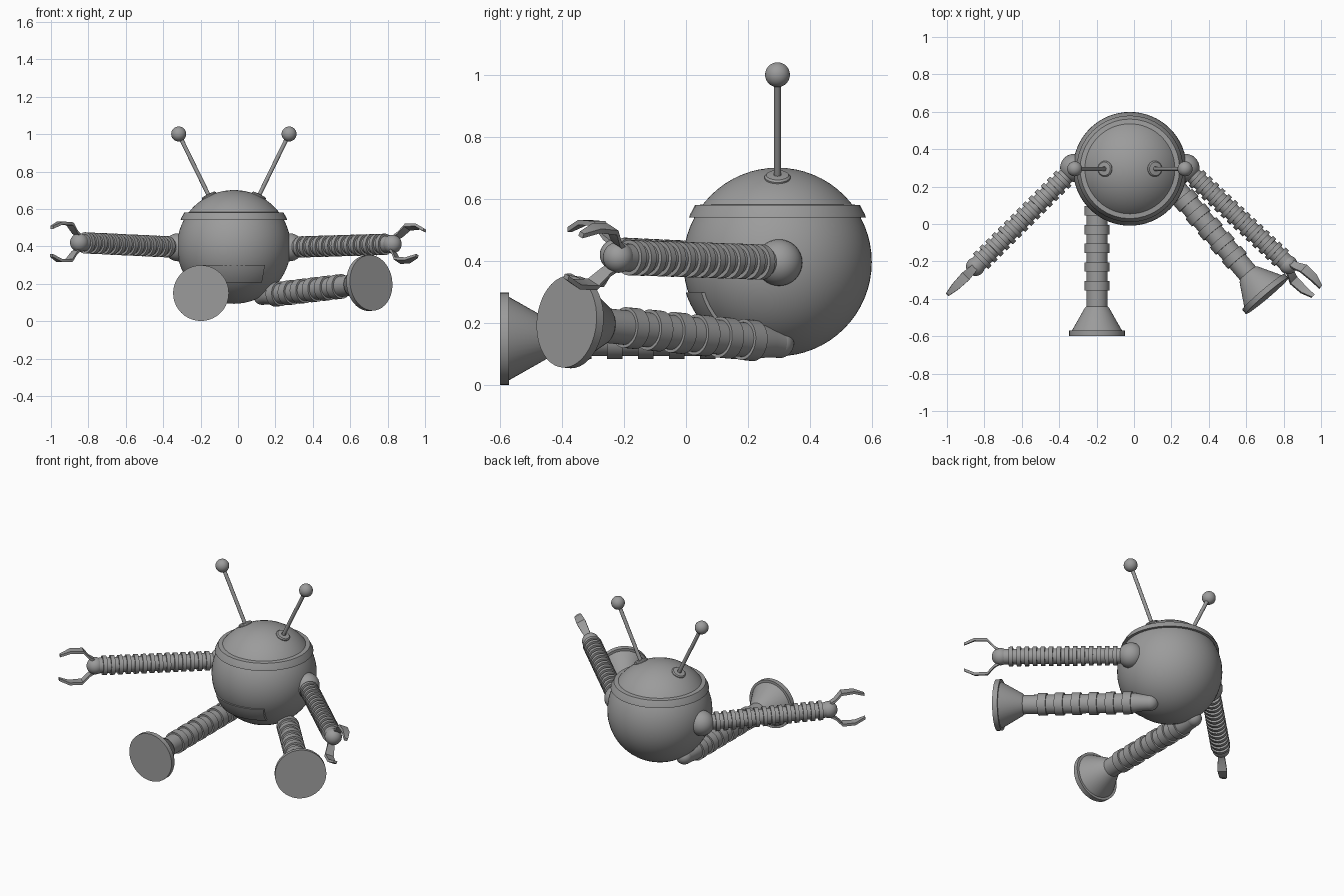
import bpy, bmesh, math
from mathutils import Vector, Matrix

if "Cube" in bpy.data.objects:
    bpy.data.objects.remove(bpy.data.objects["Cube"], do_unlink=True)

GREY = (0.33, 0.33, 0.33, 1.0)
metal = bpy.data.materials.new("grey_metal")
metal.use_nodes = True
metal.diffuse_color = GREY
metal.node_tree.nodes["Principled BSDF"].inputs["Base Color"].default_value = GREY

CENTRE = Vector((-0.022, 0.295, 0.397))
BODY_R = 0.304


def finish(name, bm, matrix=Matrix()):
    """Turn a bmesh into a shaded, coloured object."""
    bmesh.ops.recalc_face_normals(bm, faces=bm.faces)
    mesh = bpy.data.meshes.new(name)
    bm.to_mesh(mesh)
    bm.free()
    mesh.materials.append(metal)
    obj = bpy.data.objects.new(name, mesh)
    bpy.context.collection.objects.link(obj)
    obj.matrix_world = matrix
    bpy.ops.object.select_all(action='DESELECT')
    obj.select_set(True)
    bpy.context.view_layer.objects.active = obj
    bpy.ops.object.shade_smooth_by_angle(angle=math.radians(30))
    return obj


def aim(origin, direction):
    """Matrix that puts local z along a direction."""
    return Matrix.Translation(origin) @ direction.to_track_quat('Z', 'Y').to_matrix().to_4x4()


def lathe(name, profile, origin=Vector(), direction=Vector((0, 0, 1)), steps=32):
    """Revolve (radius, height) points around an axis."""
    bm = bmesh.new()
    verts = [bm.verts.new((r, 0, h)) for r, h in profile]
    edges = [bm.edges.new(pair) for pair in zip(verts, verts[1:])]
    bmesh.ops.spin(bm, geom=verts + edges, axis=(0, 0, 1), cent=(0, 0, 0),
                   angle=math.tau, steps=steps)
    bmesh.ops.remove_doubles(bm, verts=bm.verts, dist=0.0001)
    return finish(name, bm, aim(origin, direction))


def ball(name, centre, radius, segments=32):
    bm = bmesh.new()
    bmesh.ops.create_uvsphere(bm, u_segments=segments, v_segments=segments // 2, radius=radius)
    return finish(name, bm, Matrix.Translation(centre))


def ribs(first, pitch, count, width, inner, outer):
    """Square ribs along a tube, as profile points."""
    points = []
    for i in range(count):
        a, b = first + i * pitch - width / 2, first + i * pitch + width / 2
        points += [(inner, a), (outer, a), (outer, b), (inner, b)]
    return points


# Body with the overhanging cap rim
ball("body", CENTRE, BODY_R, 64)
lathe("cap_rim", [(0.25, 0.54), (0.285, 0.54), (0.282, 0.55), (0.266, 0.58), (0.235, 0.583)],
      Vector((CENTRE.x, CENTRE.y, 0)), steps=40)

# Raised mouth panel that follows the belly
bm = bmesh.new()
cols, rows = 16, 5
grid = []
for j in range(rows + 1):
    z = -0.19 + 0.092 * j / rows
    half = 0.15 + 0.016 * j / rows
    row = []
    for i in range(cols + 1):
        x = half * (2 * i / cols - 1)
        row.append(bm.verts.new((x, -math.sqrt(0.312 ** 2 - x * x - z * z), z)))
    grid.append(row)
for low, high in zip(grid, grid[1:]):
    for i in range(cols):
        bm.faces.new((low[i], low[i + 1], high[i + 1], high[i]))
rim = [e for e in bm.edges if e.is_boundary]
skirt = bmesh.ops.extrude_edge_only(bm, edges=rim)["geom"]
for v in skirt:
    if isinstance(v, bmesh.types.BMVert):
        v.co.y += 0.02
finish("mouth_panel", bm, Matrix.Translation(CENTRE))

# Antennas pointing straight out of the dome
for side, label in ((-1, "right"), (1, "left")):
    out = Vector((side * 0.44, 0, 0.9)).normalized()
    lathe(label + "_antenna_base", [(0.042, -0.02), (0.042, 0.002), (0.036, 0.008), (0.013, 0.01)],
          CENTRE + out * BODY_R, out, 24)
    lathe(label + "_antenna_rod", [(0.011, -0.01), (0.011, 0.36)], CENTRE + out * BODY_R, out, 16)
    ball(label + "_antenna_tip", CENTRE + out * 0.672, 0.04)


def claw_prong(name, matrix, side):
    """Bent tapering blade: (along, offset, half width) stations."""
    stations = [(0.0, 0.035, 0.018), (0.035, 0.055, 0.022), (0.075, 0.098, 0.027),
                (0.15, 0.1, 0.022), (0.21, 0.075, 0.01)]
    bm = bmesh.new()
    rings = []
    for t, s, w in stations:
        rings.append([bm.verts.new((x, side * (s + d), t))
                      for x, d in ((-w, -0.008), (w, -0.008), (w, 0.008), (-w, 0.008))])
    for a, b in zip(rings, rings[1:]):
        for k in range(4):
            bm.faces.new((a[k], a[(k + 1) % 4], b[(k + 1) % 4], b[k]))
    bm.faces.new(rings[0])
    bm.faces.new(rings[-1])
    finish(name, bm, matrix)


def arm(label, shoulder, wrist, twist):
    shoulder, wrist = Vector(shoulder), Vector(wrist)
    along = wrist - shoulder
    length = along.length
    along.normalize()
    ball(label + "_shoulder", shoulder, 0.075)
    profile = [(0.045, 0)] + ribs(0.09, 0.0465, 14, 0.024, 0.045, 0.057) + [(0.045, length)]
    lathe(label + "_arm", profile, shoulder, along)
    ball(label + "_wrist", wrist, 0.05)
    # Frame with z along the arm and y upward, turned by the twist
    across = along.cross(Vector((0, 0, 1))).normalized()
    up = across.cross(along)
    frame = Matrix((across, up, along)).transposed().to_4x4()
    matrix = Matrix.Translation(wrist) @ frame @ Matrix.Rotation(twist, 4, 'Z')
    claw_prong(label + "_upper_claw", matrix, 1)
    claw_prong(label + "_lower_claw", matrix, -1)


arm("right", (-0.32, 0.3, 0.395), (-0.848, -0.228, 0.42), 0)
arm("left", (0.275, 0.3, 0.395), (0.825, -0.218, 0.412), math.radians(25))


def leg(label, hip, sole):
    """Ribbed leg ending in a flared foot."""
    hip, sole = Vector(hip), Vector(sole)
    along = sole - hip
    end = along.length
    profile = [(0.047, 0), (0.05, 0.05), (0.056, 0.085)]
    profile += ribs(0.13, 0.1, 6, 0.05, 0.056, 0.066)
    profile += [(0.056, end - 0.16), (0.066, end - 0.15), (0.134, end - 0.03), (0.149, end - 0.03),
                (0.149, end), (0, end)]
    lathe(label + "_leg", profile, hip, along, 40)
    ball(label + "_hip", hip, 0.048)


leg("right", (-0.198, 0.3, 0.15), (-0.198, -0.6, 0.15))
leg("left", (0.13, 0.3, 0.135), (0.712, -0.385, 0.205))
